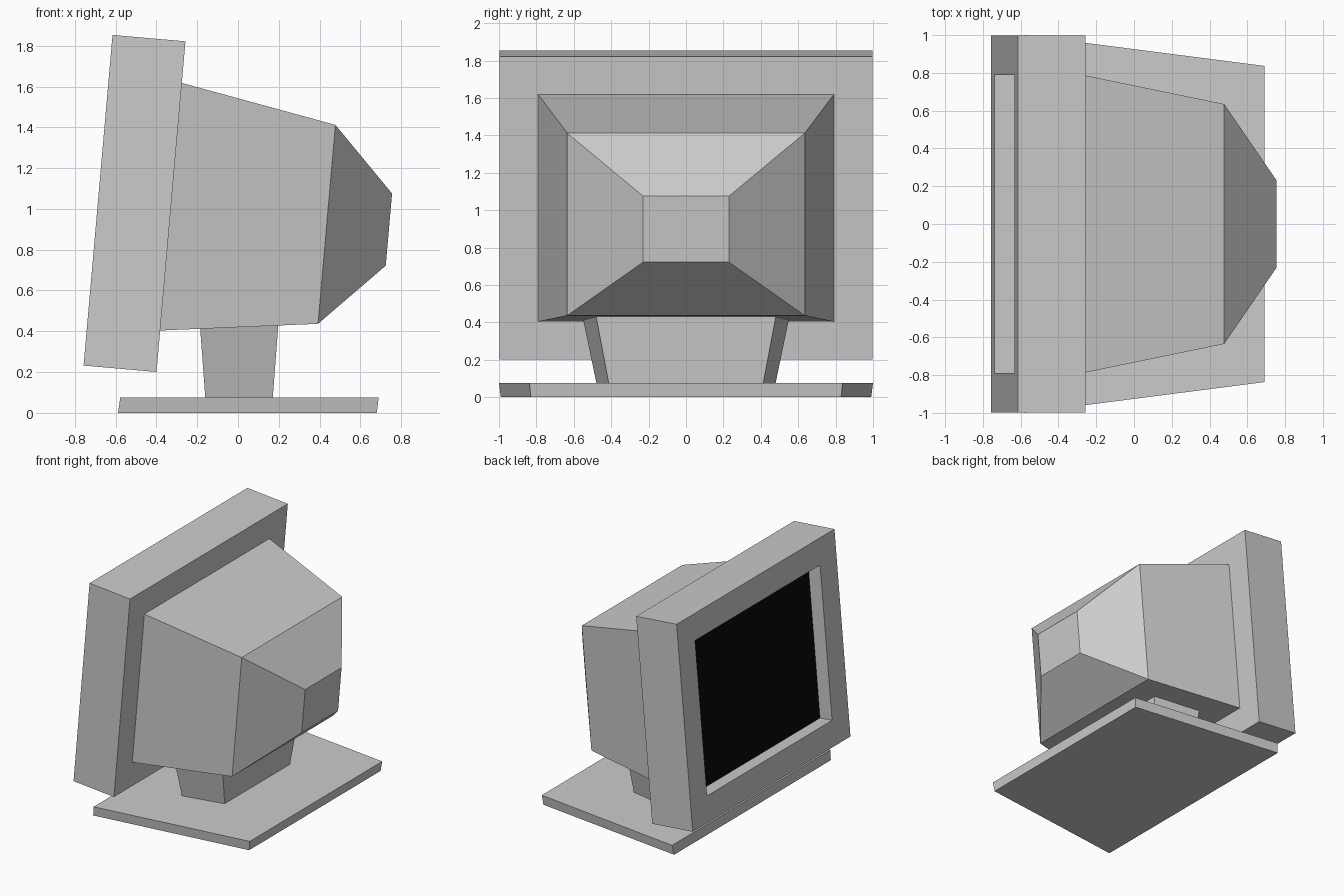
import bpy, bmesh, math
from mathutils import Matrix, Vector

if "Cube" in bpy.data.objects:
    bpy.data.objects.remove(bpy.data.objects["Cube"])


def loft(name, rings):
    """Skin a stack of four-point rings and cap both ends."""
    bm = bmesh.new()
    loops = [[bm.verts.new(p) for p in ring] for ring in rings]
    for a, b in zip(loops, loops[1:]):
        for i in range(4):
            j = (i + 1) % 4
            bm.faces.new((a[i], a[j], b[j], b[i]))
    bm.faces.new(loops[0])
    bm.faces.new(loops[-1])
    bmesh.ops.recalc_face_normals(bm, faces=bm.faces)
    mesh = bpy.data.meshes.new(name)
    bm.to_mesh(mesh)
    bm.free()
    obj = bpy.data.objects.new(name, mesh)
    bpy.context.collection.objects.link(obj)
    return obj


def upright(depth, half_w, low, high):
    """Rectangle facing along x."""
    return [(depth, -half_w, low), (depth, half_w, low),
            (depth, half_w, high), (depth, -half_w, high)]


def flat(x0, x1, half0, half1, z):
    """Horizontal trapezoid, half0 wide at x0 and half1 wide at x1."""
    return [(x0, -half0, z), (x1, -half1, z), (x1, half1, z), (x0, half0, z)]


# Local frame of the leaning monitor: origin at its bottom front edge
tilt = Matrix.Translation((-0.757, 0, 0.232)) @ Matrix.Rotation(math.radians(5), 4, 'Y')

# Casing: screen recess, bezel, tapering rear shell
casing = loft("monitor_casing", [
    upright(0.110, 0.79, 0.204, 1.422),
    upright(0.0, 0.79, 0.204, 1.422),
    upright(0.0, 0.997, 0.0, 1.627),
    upright(0.359, 0.997, 0.0, 1.627),
    upright(0.359, 0.79, 0.204, 1.422),
    upright(1.127, 0.635, 0.304, 1.283),
    upright(1.433, 0.23, 0.617, 0.972),
])
casing.matrix_world = tilt

# Black screen at the bottom of the recess
bm = bmesh.new()
face = bm.faces.new([bm.verts.new(p) for p in upright(0.107, 0.79, 0.204, 1.422)])
face.normal_update()
if face.normal.x > 0:
    face.normal_flip()
mesh = bpy.data.meshes.new("screen")
bm.to_mesh(mesh)
bm.free()
screen = bpy.data.objects.new("screen", mesh)
bpy.context.collection.objects.link(screen)
screen.matrix_world = tilt
black = bpy.data.materials.new("screen_black")
black.diffuse_color = (0.003, 0.003, 0.003, 1)
black.use_nodes = True
black.node_tree.nodes["Principled BSDF"].inputs["Base Color"].default_value = black.diffuse_color
mesh.materials.append(black)

# Stand neck, flaring upward into the casing
loft("stand_neck", [
    flat(-0.16, 0.17, 0.478, 0.412, 0.07),
    flat(-0.187, 0.198, 0.554, 0.481, 0.435),
])

# Base plate, narrower at the back
loft("stand_base", [
    flat(-0.588, 0.68, 0.99, 0.83, 0.0),
    flat(-0.577, 0.69, 1.0, 0.837, 0.076),
])
